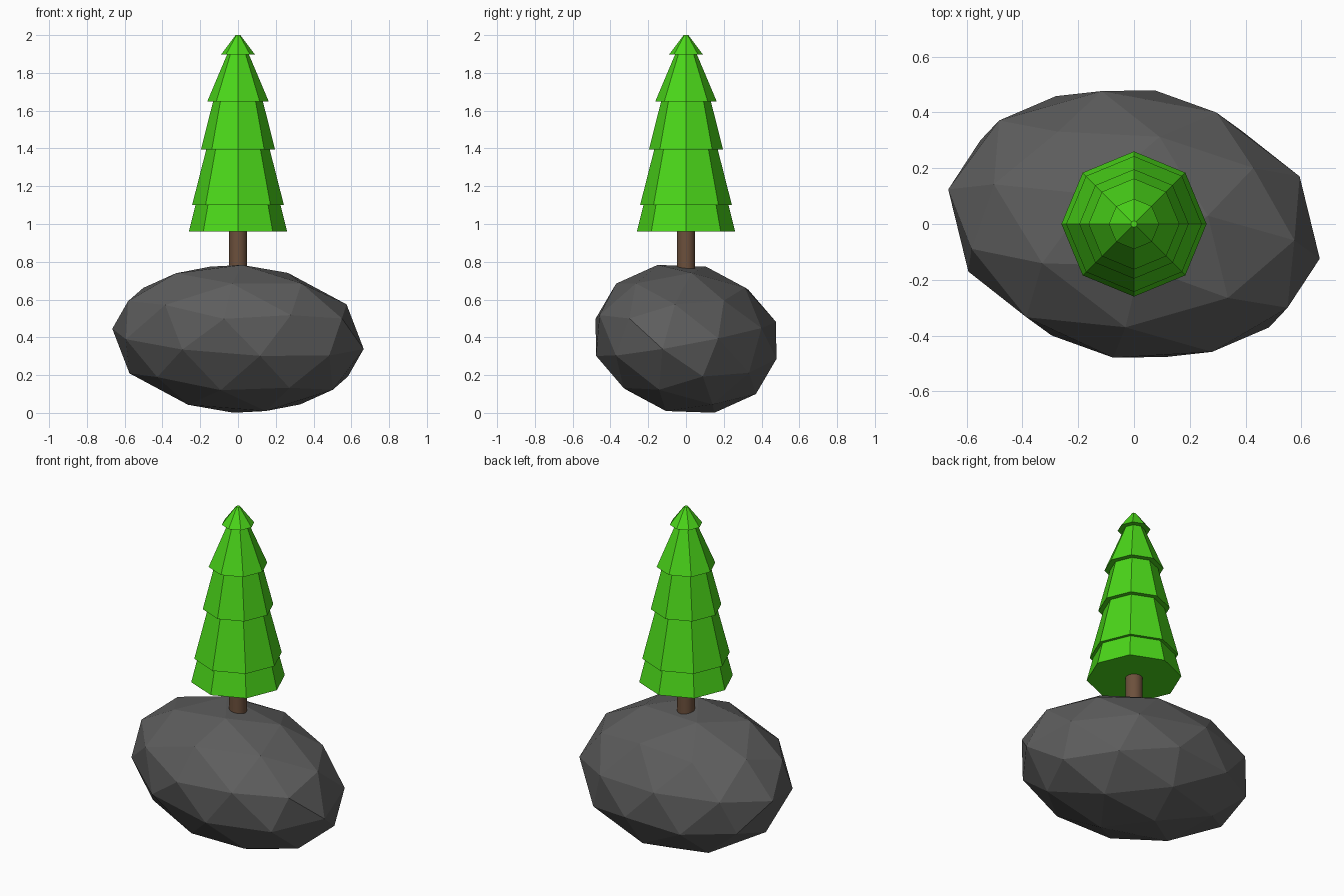
import bpy, bmesh, math
from mathutils import Matrix

if "Cube" in bpy.data.objects:
    bpy.data.objects.remove(bpy.data.objects["Cube"])


def finish(name, bm, color, smooth=False):
    bmesh.ops.recalc_face_normals(bm, faces=bm.faces[:])
    mesh = bpy.data.meshes.new(name)
    bm.to_mesh(mesh)
    bm.free()
    for f in mesh.polygons:
        f.use_smooth = smooth and len(f.vertices) == 4
    mat = bpy.data.materials.new(name + "_colour")
    mat.diffuse_color = (*color, 1)
    mat.use_nodes = True
    mat.node_tree.nodes["Principled BSDF"].inputs["Base Color"].default_value = mat.diffuse_color
    mesh.materials.append(mat)
    obj = bpy.data.objects.new(name, mesh)
    bpy.context.collection.objects.link(obj)
    return obj


# rock: low-poly icosphere, stretched and tilted by a linear map that sends
# three neighbouring corners of the sphere to their places on the rock
bm = bmesh.new()
bmesh.ops.create_icosphere(bm, subdivisions=2, radius=1)
corners = Matrix(((0, 0, -1), (0.7236, -0.5257, -0.4472), (-0.2764, -0.8506, -0.4472))).transposed()
placed = Matrix(((-0.074, -0.479, 0.106), (0.272, -0.331, -0.259), (0.55, -0.30, 0.108))).transposed()
shape = placed @ corners.inverted()
for v in bm.verts:
    v.co = shape @ v.co
    v.co.z += 0.392
finish("rock", bm, (0.11, 0.11, 0.11))

# trunk
bm = bmesh.new()
bmesh.ops.create_cone(bm, cap_ends=True, segments=32, radius1=0.048, radius2=0.048, depth=0.2,
                      matrix=Matrix.Translation((0, 0, 0.865)))
finish("trunk", bm, (0.15, 0.08, 0.045), smooth=True)

# foliage: stepped eight-sided profile (radius, height)
profile = [(0.26, 0.96), (0.225, 1.10), (0.243, 1.10), (0.168, 1.395), (0.196, 1.395),
           (0.132, 1.648), (0.163, 1.648), (0.058, 1.897), (0.09, 1.897), (0.012, 2.0)]
bm = bmesh.new()
SIDES = 8
rings = [[bm.verts.new((r * math.cos(i * math.tau / SIDES), r * math.sin(i * math.tau / SIDES), z))
          for i in range(SIDES)] for r, z in profile]
for a, b in zip(rings, rings[1:]):
    for i in range(SIDES):
        j = (i + 1) % SIDES
        bm.faces.new((a[i], a[j], b[j], b[i]))
bm.faces.new(rings[0][::-1])
bm.faces.new(rings[-1])
finish("foliage", bm, (0.07, 0.68, 0.01))
